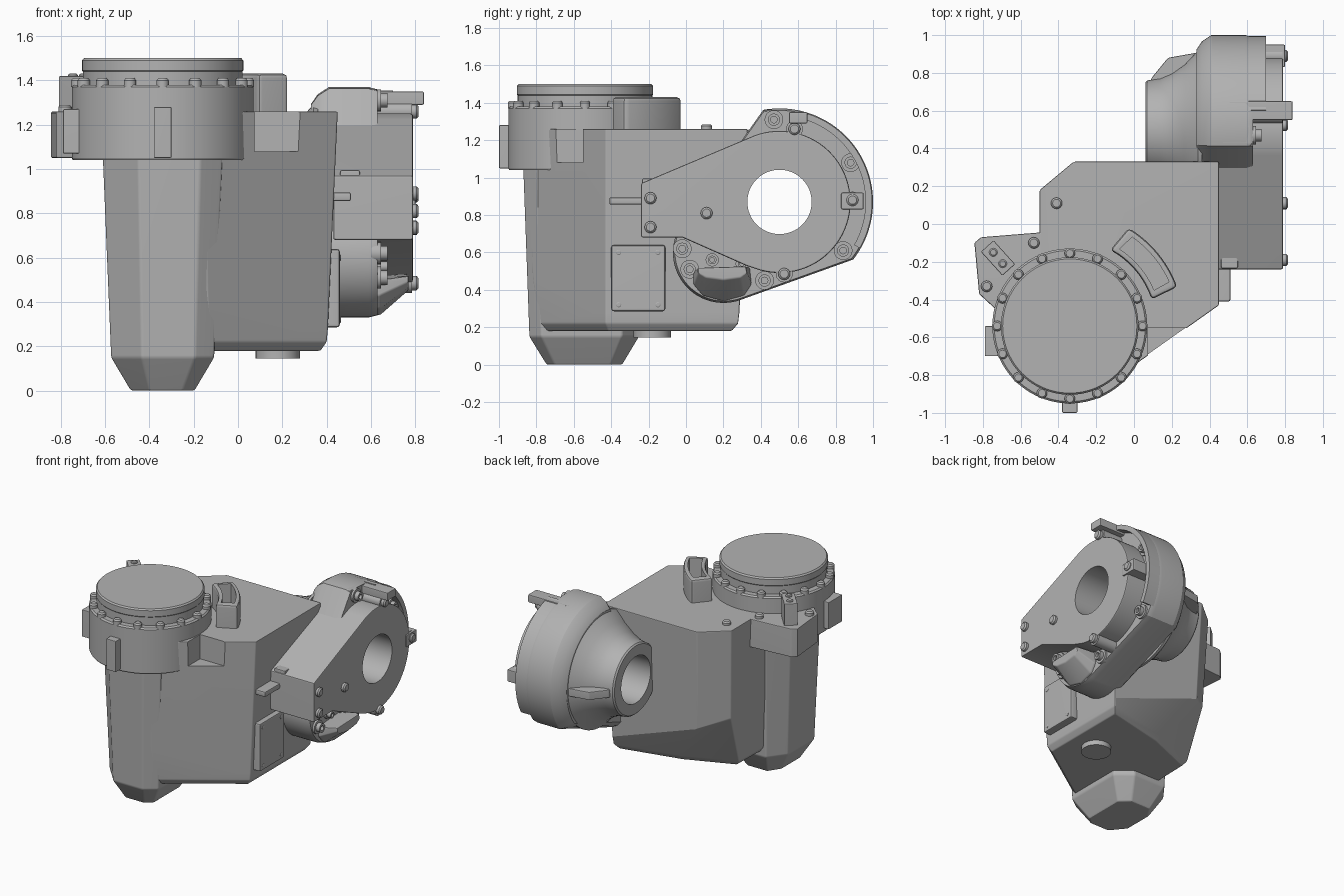
import bpy, bmesh
from math import cos, sin, radians
from mathutils import Vector, Matrix

default = bpy.data.objects.get("Cube")
if default:
    bpy.data.objects.remove(default, do_unlink=True)

grey = bpy.data.materials.new("cast_grey")
grey.use_nodes = True
tone = (.45, .45, .45, 1)
grey.diffuse_color = tone
grey.node_tree.nodes["Principled BSDF"].inputs["Base Color"].default_value = tone
parts = []


def activate(obj):
    bpy.ops.object.select_all(action='DESELECT')
    obj.select_set(True)
    bpy.context.view_layer.objects.active = obj


def loft(name, rings, bevel=0):
    """Skin a stack of matching rings, close both ends."""
    bm = bmesh.new()
    loops = [[bm.verts.new(point) for point in ring] for ring in rings]
    count = len(loops[0])
    for low, high in zip(loops, loops[1:]):
        for i in range(count):
            j = (i + 1) % count
            bm.faces.new((low[i], low[j], high[j], high[i]))
    bm.faces.new(loops[0][::-1])
    bm.faces.new(loops[-1])
    bmesh.ops.recalc_face_normals(bm, faces=bm.faces[:])
    mesh = bpy.data.meshes.new(name)
    bm.to_mesh(mesh)
    bm.free()
    mesh.materials.append(grey)
    obj = bpy.data.objects.new(name, mesh)
    bpy.context.collection.objects.link(obj)
    parts.append(obj)
    if bevel:
        mod = obj.modifiers.new("edge_round", 'BEVEL')
        mod.width, mod.segments = bevel, 2
        mod.limit_method, mod.angle_limit = 'ANGLE', radians(25)
        activate(obj)
        bpy.ops.object.modifier_apply(modifier=mod.name)
    return obj


def place(outline, level, axis):
    """Lift a flat outline to a level on the x or z axis."""
    if axis == 'x':
        return [Vector((level, a, b)) for a, b in outline]
    return [Vector((a, b, level)) for a, b in outline]


def prism(name, outline, start, end, axis='z', bevel=0):
    return loft(name, [place(outline, start, axis), place(outline, end, axis)], bevel)


def arc(centre, radius, first, last, steps=32):
    angles = [radians(first + (last - first) * i / steps) for i in range(steps + 1)]
    return [(centre[0] + radius * cos(a), centre[1] + radius * sin(a)) for a in angles]


def shrink(outline, centre, sx, sy):
    return [(centre[0] + (a - centre[0]) * sx, centre[1] + (b - centre[1]) * sy)
            for a, b in outline]


def lathe(name, centre, profile, axis='z', steps=64):
    """Revolve (level, radius) pairs."""
    return loft(name, [place(arc(centre, r, 0, 360, steps)[:-1], level, axis)
                       for level, r in profile])


def box(name, low, high, bevel=0):
    outline = [(low[0], low[1]), (high[0], low[1]), (high[0], high[1]), (low[0], high[1])]
    return prism(name, outline, low[2], high[2], bevel=bevel)


def bolt(name, centre, base, radius, height, axis='z'):
    top = base + height
    lathe(name, centre, [(base, radius), (top - height / 4, radius),
                         (top, radius * .7)], axis, 16)


def socket_bolt(name, centre, base, radius, axis='x'):
    lathe(name + "_washer", centre, [(base - .03, radius), (base + .015, radius)], axis, 20)
    lathe(name, centre, [(base, radius * .65), (base + .045, radius * .65),
                         (base + .045, radius * .35), (base + .025, radius * .35)], axis, 20)


def cut(target, cutter):
    mod = target.modifiers.new("cut", 'BOOLEAN')
    mod.operation, mod.solver, mod.object = 'DIFFERENCE', 'EXACT', cutter
    activate(target)
    bpy.ops.object.modifier_apply(modifier=mod.name)


def discard(cutter):
    parts.remove(cutter)
    bpy.data.objects.remove(cutter, do_unlink=True)


# Main gearbox casting, with a sloped face below the back wall
body_top = [(.45, -.43), (.45, .33), (-.32, .33), (-.5, .18),
            (-.5, -.3), (-.5, -.7), (-.3, -.84), (-.15, -.855)]
body_low = [(.405, -.43), (.405, .285), (-.3, .3), (-.475, .15),
            (-.48, -.3), (-.48, -.7), (-.3, -.8), (-.14, -.82)]
body_base = [(.4, -.43), (.4, .28), (-.08, .17), (-.45, .02),
             (-.46, -.35), (-.46, -.68), (-.3, -.77), (-.13, -.79)]
slope = [Vector((a, b, .42 - .36 * a)) for a, b in body_low]
body = loft("main_housing", [place(shrink(body_base, (0, -.2), .93, .93), .18, 'z'),
                             place(body_base, .22, 'z'), slope,
                             place(body_top, 1.26, 'z')], .008)
notch = box("notch_cutter", (.075, -1.1, 1.08), (.6, -.55, 1.5))
cut(body, notch)
discard(notch)
lathe("drain_plug", (.18, -.18), [(.145, .1), (.25, .1)], steps=40)

# Tapered column under the turret
column = [(-.45, -.87), (-.17, -.87), (-.07, -.8), (-.07, -.32),
          (-.2, -.22), (-.5, -.22), (-.61, -.36), (-.61, -.7)]
axis_z = (-.34, -.54)
loft("motor_column", [place(shrink(column, axis_z, .53, .62), 0, 'z'),
                      place(shrink(column, axis_z, .86, .9), .15, 'z'),
                      place(column, 1.06, 'z')], .01)

# Round turret, lid and its ring of bolts
lathe("turret_flange", axis_z, [(1.04, .405), (1.05, .41), (1.37, .41), (1.38, .4)], steps=96)
lathe("turret_lid", axis_z, [(1.37, .36), (1.44, .36), (1.445, .364),
                             (1.49, .364), (1.5, .355)], steps=96)
for i, spot in enumerate(arc(axis_z, .385, 0, 360, 16)[:-1]):
    bolt(f"flange_bolt_{i}", spot, 1.37, .028, .04)

# Turret side features
box("front_tab", (-.38, -1, 1.05), (-.3, -.9, 1.28), .006)
box("side_port", (-.79, -.7, 1.07), (-.6, -.54, 1.27), .006)
bracket = [(-.845, -.1), (-.81, -.07), (-.5, -.045), (-.4, -.045),
           (-.4, -.5), (-.68, -.5), (-.82, -.37)]
prism("side_bracket", bracket, 1.05, 1.26, bevel=.008)
rest = box("bracket_block", (-.085, -.045, 1.24), (.085, .045, 1.42), .006)
rest.data.transform(Matrix.Translation((-.72, -.18, 0)) @ Matrix.Rotation(radians(-48), 4, 'Z'))
for i, spot in enumerate([(-.53, -.1), (-.78, -.33)]):
    bolt(f"bracket_bolt_{i}", spot, 1.25, .03, .04)
for i, spot in enumerate([(-.745, -.15), (-.695, -.21)]):
    bolt(f"block_bolt_{i}", spot, 1.41, .022, .02)
bolt("housing_bolt", (-.41, .11), 1.25, .03, .035)

# Hollow curved cable duct
duct = prism("cable_duct", arc(axis_z, .455, 18, 62, 12) + arc(axis_z, .605, 59, 20, 12),
             1.2, 1.43, bevel=.02)
slot = prism("duct_cutter", arc(axis_z, .485, 23, 57, 12) + arc(axis_z, .575, 55, 24, 12),
             1.265, 1.6)
cut(duct, slot)
discard(slot)

# Joint drum, hub and cover plate, all bored through
joint = (.5, .87)
drum_line = arc(joint, .5, -38, 100, 48) + arc((.2, .6), .27, 155, 290, 24)
sections = [(.33, .86), (.36, .94), (.41, 1), (.59, 1), (.63, .98)]
drum = loft("joint_drum", [place(shrink(drum_line, (.45, .83), s, s), x, 'x')
                           for x, s in sections])
hub = lathe("joint_hub", joint, [(.06, .25), (.07, .26), (.14, .27), (.2, .295),
                                 (.27, .345), (.34, .42), (.36, .42)], 'x')
plate_line = ([(-.24, .68), (-.02, .68), (.32, .53)]
              + arc(joint, .38, -110, 111, 48) + [(-.24, .97)])
plate = prism("cover_plate", plate_line, .43, .79, 'x', .01)
bore = lathe("bore_cutter", joint, [(-.3, .172), (1.3, .172)], 'x')
for target in (drum, hub, plate):
    cut(target, bore)
discard(bore)

# Raised rim, lugs, fin and scoop around the drum
prism("drum_rim", arc(joint, .495, -30, 78, 36) + arc(joint, .46, 78, -30, 36), .55, .7, 'x')
box("top_lug", (.5, .55, 1.29), (.84, .65, 1.35), .008)
box("top_bump", (.45, .41, 1.2), (.63, .54, 1.365), .02)
box("rear_lug", (.55, .83, .83), (.8, .95, .92), .008)
prism("hub_fin", [(.09, .7), (.09, .77), (.18, .88), (.35, .91), (.35, .7)], .83, .89, bevel=.008)
scoop = [(.04, .5), (.04, .43), (.09, .37), (.2, .34), (.31, .37), (.35, .43), (.34, .52)]
loft("cover_scoop", [place(scoop, .6, 'x'), place(scoop, .64, 'x'),
                     place(shrink(scoop, (.2, .53), .85, .4), .77, 'x')], .008)

# Drum and cover bolts
for i, spot in enumerate([(.47, 1.31), (.88, 1.08), (.84, .61), (.42, .45),
                          (-.02, .62), (.02, .51), (.14, .56), (.3, .54)]):
    socket_bolt(f"drum_bolt_{i}", spot, .63, .05 if i < 6 else .035)
for i, spot in enumerate([(.58, 1.26), (.89, .88), (.525, .485)]):
    lathe(f"cover_ear_{i}", spot, [(.6, .045), (.785, .045)], 'x', 24)
    bolt(f"ear_bolt_{i}", spot, .78, .032, .035, 'x')
for i, spot in enumerate([(-.19, .89), (-.19, .735), (.11, .81)]):
    bolt(f"cover_bolt_{i}", spot, .78, .032, .035, 'x')

# Service panel, rail and cover block on the side
box("service_panel", (.39, -.4, .285), (.46, -.11, .64), .015)
for y in (-.36, -.15):
    for z in (.32, .6):
        bolt("panel_screw", (y, z), .455, .014, .01, 'x')
box("side_rail", (.4, -.41, .855), (.51, -.2, .895), .01)
box("cover_block", (.46, -.235, .9), (.55, -.1, .995), .008)

# Smooth shading with crisp, face-weighted normals
bpy.ops.object.select_all(action='DESELECT')
for obj in parts:
    obj.select_set(True)
bpy.context.view_layer.objects.active = parts[0]
bpy.ops.object.shade_smooth_by_angle(angle=radians(25))
for obj in parts:
    obj.modifiers.new("face_weight", 'WEIGHTED_NORMAL').keep_sharp = True
